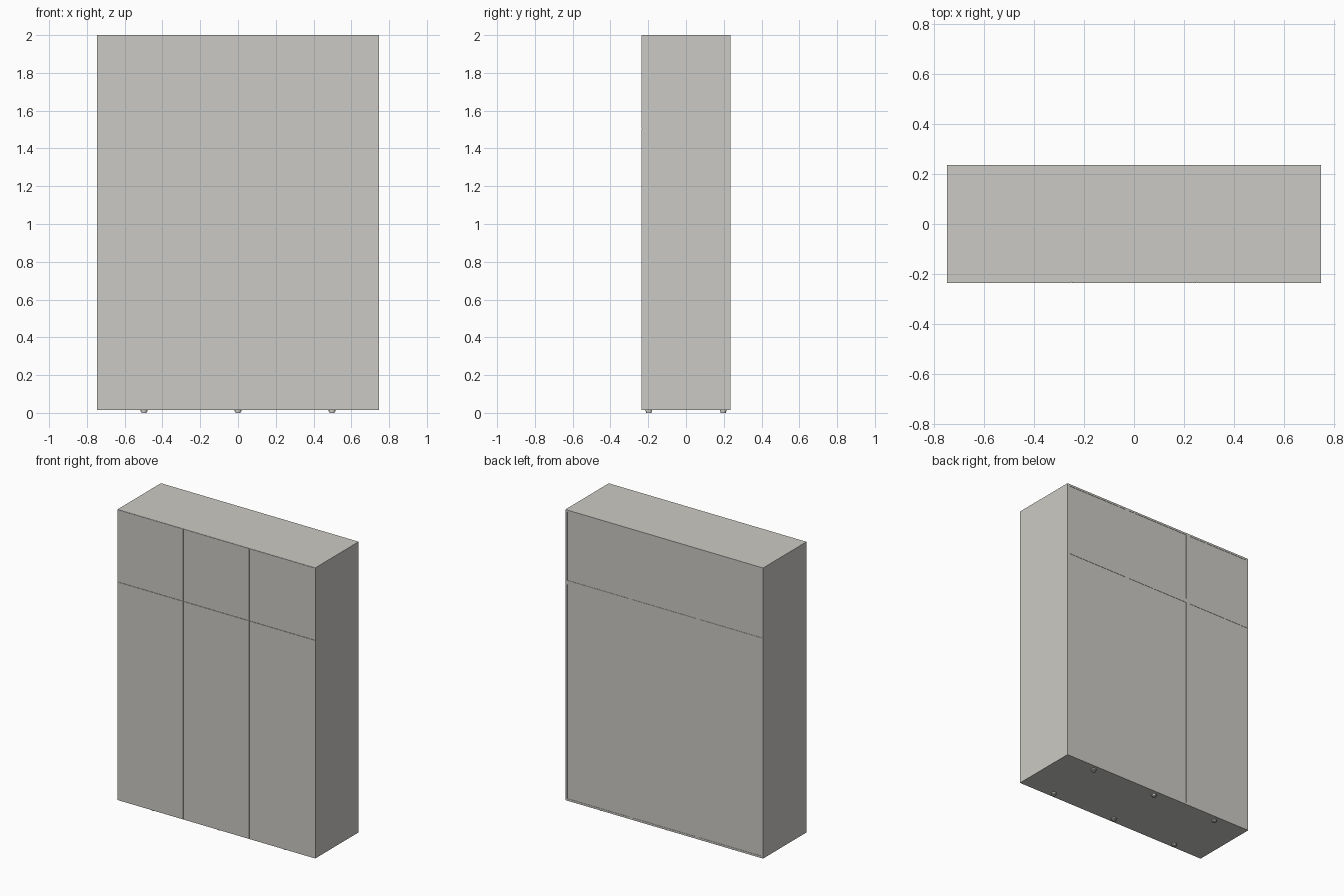
import bpy

cube = bpy.data.objects.get("Cube")
if cube:
    bpy.data.objects.remove(cube, do_unlink=True)

grey = bpy.data.materials.new("warm grey")
grey.use_nodes = True
colour = (0.6, 0.59, 0.555, 1)
grey.diffuse_color = colour
grey.node_tree.nodes["Principled BSDF"].inputs["Base Color"].default_value = colour

W, D = 0.498, 0.47        # module width and overall depth
T = 0.0135                # board thickness
DOOR, GAP = 0.003, 0.001  # door thickness and reveal
RECESS, BACK = 0.002, 0.004
BASE, SPLIT, TOP = 0.015, 1.506, 2.0
FRONT = -D / 2 + DOOR


def board(name, x, y, z):
    """Box spanning the given (low, high) ranges."""
    spans = (x, y, z)
    bpy.ops.mesh.primitive_cube_add(size=1, location=[(a + b) / 2 for a, b in spans])
    ob = bpy.context.object
    ob.name = name
    ob.scale = [b - a for a, b in spans]
    bpy.ops.object.transform_apply(location=False, rotation=False, scale=True)
    ob.data.materials.append(grey)


def cabinet(name, cx, z0, z1):
    x0, x1 = cx - W / 2, cx + W / 2
    depth = (FRONT, D / 2)
    inner = (z0 + T, z1 - T)
    # carcass
    board(name + "_bottom", (x0, x1), depth, (z0, z0 + T))
    board(name + "_top", (x0, x1), depth, (z1 - T, z1))
    board(name + "_right_side", (x0, x0 + T), depth, inner)
    board(name + "_left_side", (x1 - T, x1), depth, inner)
    # recessed back and front door
    board(name + "_back", (x0 + T, x1 - T),
          (D / 2 - RECESS - BACK, D / 2 - RECESS), inner)
    board(name + "_door", (x0 + GAP, x1 - GAP), (-D / 2, FRONT), (z0 + GAP, z1 - GAP))


def foot(name, x, y):
    # wide collar above a narrower pad
    for part, r, z0, z1 in (("collar", 0.018, BASE / 2, BASE), ("pad", 0.014, 0, BASE / 2)):
        bpy.ops.mesh.primitive_cylinder_add(vertices=24, radius=r, depth=z1 - z0,
                                            location=(x, y, (z0 + z1) / 2))
        bpy.context.object.name = name + "_" + part
        bpy.context.object.data.materials.append(grey)
        bpy.ops.object.shade_smooth_by_angle()


for i, column in ((-1, "right"), (0, "middle"), (1, "left")):
    cabinet(column + "_wardrobe", i * W, BASE, SPLIT)
    cabinet(column + "_top_cabinet", i * W, SPLIT, TOP)
    for y, end in ((-0.197, "front"), (0.197, "back")):
        foot(f"{column}_{end}_foot", i * W, y)
